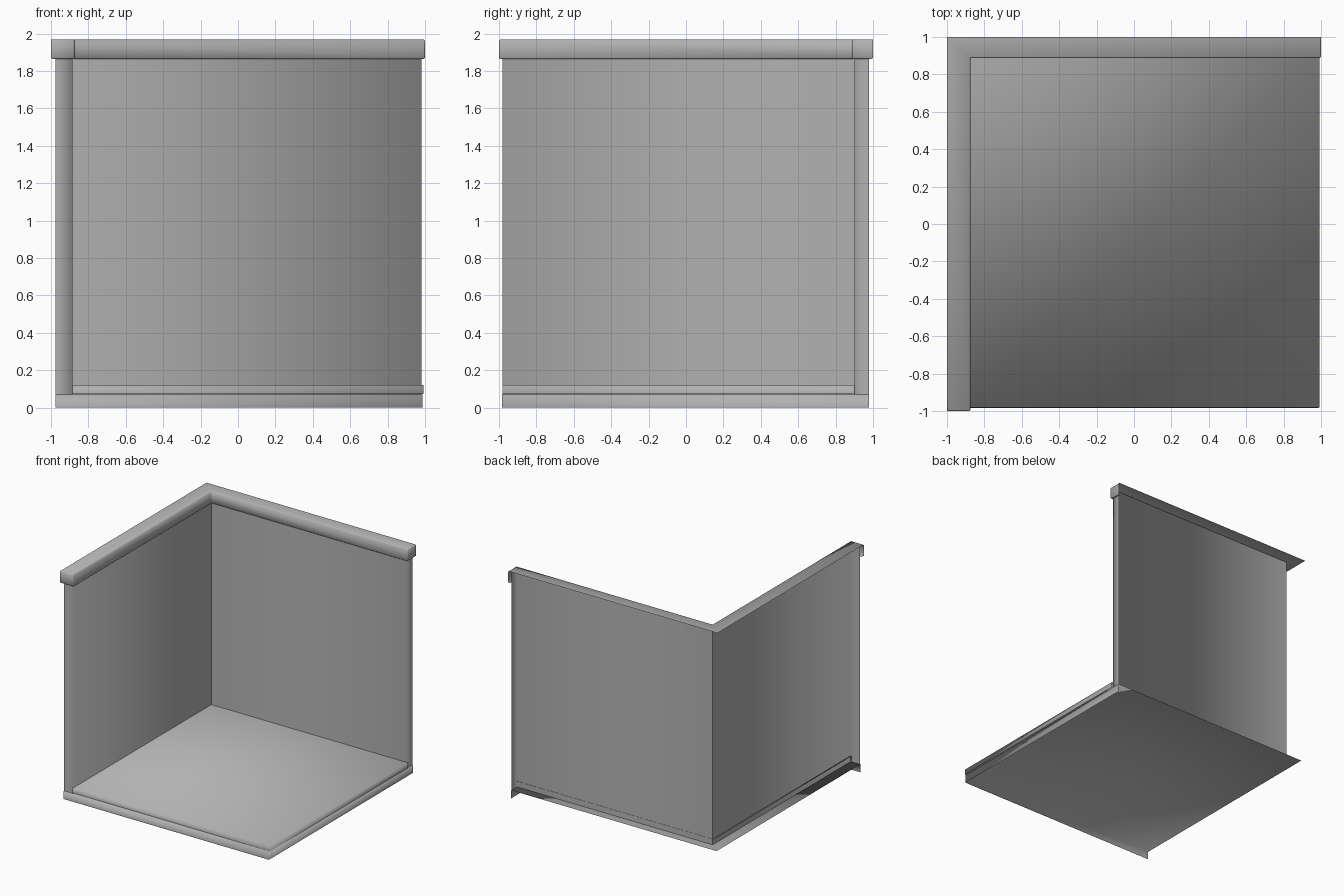
import bpy, bmesh, math

if "Cube" in bpy.data.objects:
    bpy.data.objects.remove(bpy.data.objects["Cube"])

# Mid-grey shared by all parts
grey = bpy.data.materials.new("mid_grey")
grey.diffuse_color = (0.44, 0.44, 0.44, 1)
grey.use_nodes = True
grey.node_tree.nodes["Principled BSDF"].inputs["Base Color"].default_value = grey.diffuse_color


def finish(name, bm, bevel=0):
    """Turn a bmesh into a named object, smooth except at inside corners."""
    for f in bm.faces:
        f.smooth = True
    for e in bm.edges:
        if len(e.link_faces) == 2 and not e.is_convex:
            e.smooth = False
    me = bpy.data.meshes.new(name)
    bm.to_mesh(me)
    bm.free()
    me.materials.append(grey)
    ob = bpy.data.objects.new(name, me)
    bpy.context.collection.objects.link(ob)
    if bevel:
        mod = ob.modifiers.new("soft_edges", 'BEVEL')
        mod.width = bevel
        mod.segments = 1
        mod.limit_method = 'ANGLE'
        mod.angle_limit = math.radians(40)
    return ob


def lipped_sheet(name, outline, top, bottom, sides, ledge=None, bevel=0):
    """Flat sheet whose first edges drop a lip; the rest stay open.
    An optional ledge returns inward from the lip's lower edge."""
    bm = bmesh.new()
    up = [bm.verts.new((x, y, top)) for x, y in outline]
    bm.faces.new(up)
    rows = [up, [bm.verts.new((x, y, bottom)) for x, y in outline[:sides + 1]]]
    if ledge:
        rows.append([bm.verts.new((x, y, bottom)) for x, y in ledge])
    for a, b in zip(rows, rows[1:]):
        for i in range(sides):
            bm.faces.new((a[i], b[i], b[i + 1], a[i + 1]))
    bm.normal_update()
    return finish(name, bm, bevel)


# Path of the two wall faces and their end strips (outer backs are open)
wall_path = [(-0.977, -0.982), (-0.885, -0.982), (-0.885, 0.90),
             (0.982, 0.90), (0.982, 0.978)]
bm = bmesh.new()
hi = [bm.verts.new((x, y, 1.955)) for x, y in wall_path]
lo = [bm.verts.new((x, y, 0.07)) for x, y in wall_path]
for i in range(len(wall_path) - 1):
    bm.faces.new((hi[i], lo[i], lo[i + 1], hi[i + 1]))
bm.normal_update()
finish("corner_walls", bm)

# L-shaped cap along the wall tops, open at the back
lipped_sheet("wall_cap",
             [(-1, -1), (-0.875, -1), (-0.875, 0.888), (1, 0.888), (1, 1), (-1, 1)],
             1.968, 1.865, 4, ledge=wall_path, bevel=0.006)

# Floor surface between the walls
lipped_sheet("floor_top",
             [(-0.892, -0.982), (0.992, -0.982), (0.992, 0.902), (-0.892, 0.902)],
             0.12, 0.074, 2)

# Base sheet running under the walls, lip hanging at front and right
lipped_sheet("floor_base",
             [(-0.977, -0.985), (0.986, -0.985), (0.986, 0.978), (-0.977, 0.978)],
             0.07, 0.0, 2)
